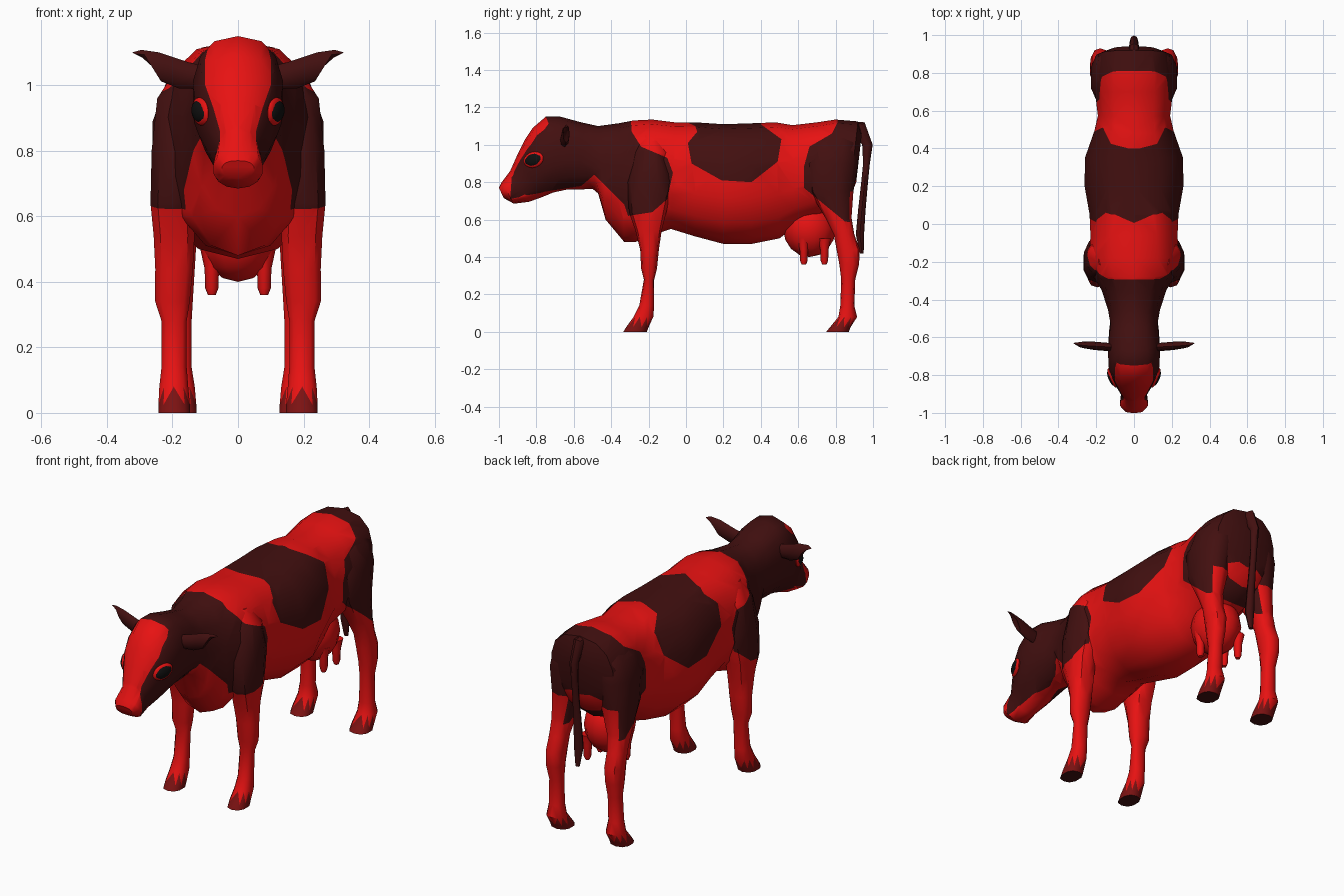
import bpy, bmesh
from math import sin, cos, pi, radians
from mathutils import Vector, Matrix

if "Cube" in bpy.data.objects:
    bpy.data.objects.remove(bpy.data.objects["Cube"])


def material(name, color):
    m = bpy.data.materials.new(name)
    m.diffuse_color = (*color, 1)
    m.use_nodes = True
    m.node_tree.nodes["Principled BSDF"].inputs["Base Color"].default_value = m.diffuse_color
    return m


RED = material("red_coat", (0.80, 0.006, 0.006))
DARK = material("dark_coat", (0.055, 0.005, 0.005))
HOOF = material("hoof_red", (0.20, 0.006, 0.006))
BLACK = material("eye_black", (0.005, 0.005, 0.005))

# Coat patches in side view (y, z), and the face blaze in front view (x, z)
PATCHES = [
    [(-0.30, 1.2), (-0.29, 1.07), (-0.24, 0.99), (-0.10, 0.93), (-0.07, 0.85), (-0.10, 0.71),
     (-0.18, 0.64), (-0.31, 0.62), (-0.33, 0.68), (-0.49, 0.84), (-0.56, 0.78), (-0.72, 0.755),
     (-0.94, 0.71), (-0.93, 0.85), (-0.99, 1.2)],
    [(-0.06, 1.15), (0.05, 1.10), (0.06, 1.07), (0.01, 1.01), (0.03, 0.90), (0.19, 0.81),
     (0.35, 0.80), (0.49, 0.91), (0.51, 1.03), (0.40, 1.11), (0.40, 1.2)],
    [(0.81, 1.2), (0.81, 1.12), (0.78, 1.06), (0.66, 0.99), (0.63, 0.88), (0.63, 0.77),
     (0.85, 0.59), (1.0, 0.57), (1.0, 1.2)],
]
HALF = [(0.07, 1.2), (0.10, 1.08), (0.10, 1.0), (0.075, 0.93), (0.055, 0.86), (0.06, 0.6)]
BLAZE = HALF + [(-x, z) for x, z in reversed(HALF)]


def inside(poly, u, v):
    hit = False
    for (a, b), (c, d) in zip(poly, poly[1:] + poly[:1]):
        if (b > v) != (d > v) and u < (c - a) * (v - b) / (d - b) + a:
            hit = not hit
    return hit


def cut(bm, poly, axis, ymax=9):
    """Cut the faces lying under each polygon edge, so patch borders are crisp."""
    for a, b in zip(poly, poly[1:] + poly[:1]):
        faces = []
        for f in bm.faces:
            us = [v.co[axis] for v in f.verts]
            zs = [v.co.z for v in f.verts]
            if (max(us) >= min(a[0], b[0]) and min(us) <= max(a[0], b[0])
                    and max(zs) >= min(a[1], b[1]) and min(zs) <= max(a[1], b[1])
                    and f.calc_center_median().y < ymax):
                faces.append(f)
        co, no = Vector((0, 0, a[1])), Vector((0, 0, a[0] - b[0]))
        co[axis], no[axis] = a[0], b[1] - a[1]
        edges = {e for f in faces for e in f.edges}
        verts = {v for f in faces for v in f.verts}
        bmesh.ops.bisect_plane(bm, geom=[*verts, *edges, *faces], plane_co=co,
                               plane_no=no.normalized(), dist=1e-5)


def coat(f):
    """Material slot of one coat face: 0 red, 1 dark, 2 hoof."""
    c, n = f.calc_center_median(), f.normal
    if c.z < 0.055:
        return 1 if n.z < -0.7 else 2
    if c.y < -0.74 and inside(BLAZE, c.x, c.z):
        return 0
    if c.y > 0.7 and c.z < 0.79 and n.y > 0.75:
        return 0
    return int(any(inside(p, c.y, c.z) for p in PATCHES))


def finish(bm, name, mats, paint=False):
    bmesh.ops.recalc_face_normals(bm, faces=bm.faces[:])
    if paint:
        bmesh.ops.triangulate(bm, faces=[f for f in bm.faces if len(f.verts) == 4])
        for p in PATCHES:
            cut(bm, p, 1)
        cut(bm, BLAZE, 0, -0.7)
        bm.normal_update()
        for f in bm.faces:
            f.material_index = coat(f)
    me = bpy.data.meshes.new(name)
    bm.to_mesh(me)
    bm.free()
    ob = bpy.data.objects.new(name, me)
    bpy.context.collection.objects.link(ob)
    for m in mats:
        me.materials.append(m)
    bpy.ops.object.select_all(action='DESELECT')
    ob.select_set(True)
    bpy.context.view_layer.objects.active = ob
    bpy.ops.object.shade_smooth_by_angle(angle=radians(45))
    return ob


def loft(rings):
    bm = bmesh.new()
    rows = [[bm.verts.new(p) for p in r] for r in rings]
    for r, s in zip(rows, rows[1:]):
        for i in range(len(r)):
            j = (i + 1) % len(r)
            bm.faces.new((r[i], r[j], s[j], s[i]))
    bm.faces.new(rows[0])
    bm.faces.new(rows[-1])
    return bm


def oval(sides, top=2.0, low=2.0):
    """Unit superellipse starting at the top; higher powers are squarer."""
    pts = []
    for k in range(sides):
        t = pi / 2 + 2 * pi * k / sides
        c, s = round(cos(t), 6), round(sin(t), 6)
        e = 2 / (top if s >= 0 else low)
        pts.append((abs(c) ** e * (1 if c > 0 else -1), abs(s) ** e * (1 if s > 0 else -1)))
    return pts


# Head, neck and trunk: top (y, z), bottom (y, z), half width
BODY = [
    (-1.00, .77, -.975, .715, .05), (-.985, .80, -.92, .685, .076), (-.94, .86, -.84, .695, .068),
    (-.90, .95, -.77, .72, .10), (-.86, 1.03, -.71, .745, .125), (-.82, 1.09, -.64, .76, .137),
    (-.75, 1.15, -.58, .76, .14), (-.67, 1.15, -.50, .765, .135), (-.56, 1.12, -.47, .74, .127),
    (-.47, 1.10, -.43, .60, .14), (-.36, 1.115, -.33, .48, .175), (-.28, 1.13, -.27, .48, .22),
    (-.18, 1.135, -.17, .52, .245), (-.06, 1.12, -.08, .55, .235), (.05, 1.12, .05, .51, .24),
    (.20, 1.11, .20, .47, .267), (.35, 1.115, .35, .47, .265), (.48, 1.12, .50, .50, .215),
    (.57, 1.105, .58, .56, .195), (.70, 1.12, .68, .60, .21), (.80, 1.135, .80, .64, .215),
    (.92, 1.125, .87, .70, .19), (.94, 1.06, .91, .80, .12),
]
rings = []
for yt, zt, yb, zb, w in BODY:
    rings.append([(w * u, (yt + yb) / 2 + v * (yt - yb) / 2, (zt + zb) / 2 + v * (zt - zb) / 2)
                  for u, v in oval(14, 2.5, 2.1)])
finish(loft(rings), "body_and_head", [RED, DARK, HOOF], True)

# Legs: height, front y, back y, inner x, outer x
FRONT_LEG = [
    (0, -.335, -.21, .145, .245), (.025, -.32, -.20, .145, .245), (.08, -.28, -.175, .15, .242),
    (.14, -.25, -.17, .155, .235), (.28, -.225, -.17, .155, .235), (.34, -.24, -.155, .145, .255),
    (.44, -.245, -.145, .135, .255), (.54, -.27, -.13, .13, .26), (.64, -.305, -.105, .13, .27),
    (.80, -.315, -.07, .10, .267), (.96, -.28, -.09, .08, .25), (1.05, -.24, -.13, .06, .19),
]
HIND_LEG = [
    (0, .75, .87, .125, .235), (.025, .77, .88, .125, .235), (.08, .815, .915, .13, .23),
    (.14, .825, .90, .14, .22), (.28, .83, .905, .14, .215), (.36, .82, .925, .135, .225),
    (.44, .805, .93, .13, .225), (.52, .79, .90, .125, .225), (.61, .745, .885, .11, .225),
    (.75, .66, .895, .07, .23), (.90, .63, .92, .05, .232), (1.01, .67, .915, .05, .205),
    (1.09, .74, .88, .05, .13),
]
# Ear: x, centre y, centre z, half depth, half height
EAR = [(.09, -.655, 1.02, .02, .035), (.15, -.65, 1.03, .022, .04), (.21, -.645, 1.045, .022, .055),
       (.265, -.64, 1.06, .018, .048), (.293, -.632, 1.085, .006, .015)]

for side, s in (("right", 1), ("left", -1)):
    for part, rows in (("front_leg", FRONT_LEG), ("hind_leg", HIND_LEG)):
        rings = [[(s * ((a + b) / 2 + u * (b - a) / 2), (f + k) / 2 + v * (k - f) / 2, z)
                  for u, v in oval(10, 2.4, 2.4)] for z, f, k, a, b in rows]
        finish(loft(rings), f"{side}_{part}", [RED, DARK, HOOF], True)

    rings = [[(s * (x + .03 * v * (x > .2)), y + u * hy, z + v * hz) for u, v in oval(8)]
             for x, y, z, hy, hz in EAR]
    finish(loft(rings), f"{side}_ear", [DARK])

    # Eye with a thin bright rim behind it
    place = (Matrix.Diagonal((s, 1, 1, 1)) @ Matrix.Translation((.114, -.815, .92))
             @ Matrix.Rotation(radians(-24), 4, 'Z') @ Matrix.Rotation(radians(15), 4, 'X'))
    for part, size, mat in (("eye", (.022, .052, .036), BLACK), ("eye_rim", (.017, .058, .042), RED)):
        bm = bmesh.new()
        bmesh.ops.create_uvsphere(bm, u_segments=14, v_segments=10, radius=1,
                                  matrix=place @ Matrix.Diagonal((*size, 1)))
        finish(bm, f"{side}_{part}", [mat])

    # Teats
    for part, y in (("front_teat", .63), ("rear_teat", .74)):
        rings = [[(s * (.08 + r * u), y + r * v, z) for u, v in oval(8)]
                 for z, r in ((.50, .035), (.44, .022), (.38, .02), (.36, .012))]
        finish(loft(rings), f"{side}_{part}", [RED])

# Udder
bm = bmesh.new()
bmesh.ops.create_uvsphere(bm, u_segments=14, v_segments=8, radius=1,
                          matrix=Matrix.Translation((0, .66, .55)) @ Matrix.Diagonal((.125, .14, .15, 1)))
finish(bm, "udder", [RED])

# Tail: centre y, centre z, half depth, half width
TAIL = [(.87, 1.10, .025, .03), (.925, 1.09, .03, .028), (.97, 1.0, .028, .022), (.965, .90, .018, .018),
        (.955, .80, .018, .018), (.94, .65, .02, .022), (.93, .52, .022, .026), (.94, .42, .01, .012)]
rings = [[(w * u, y + d * v, z + d * v * (1 if z > 1.05 else 0)) for u, v in oval(8)] for y, z, d, w in TAIL]
finish(loft(rings), "tail", [DARK])
